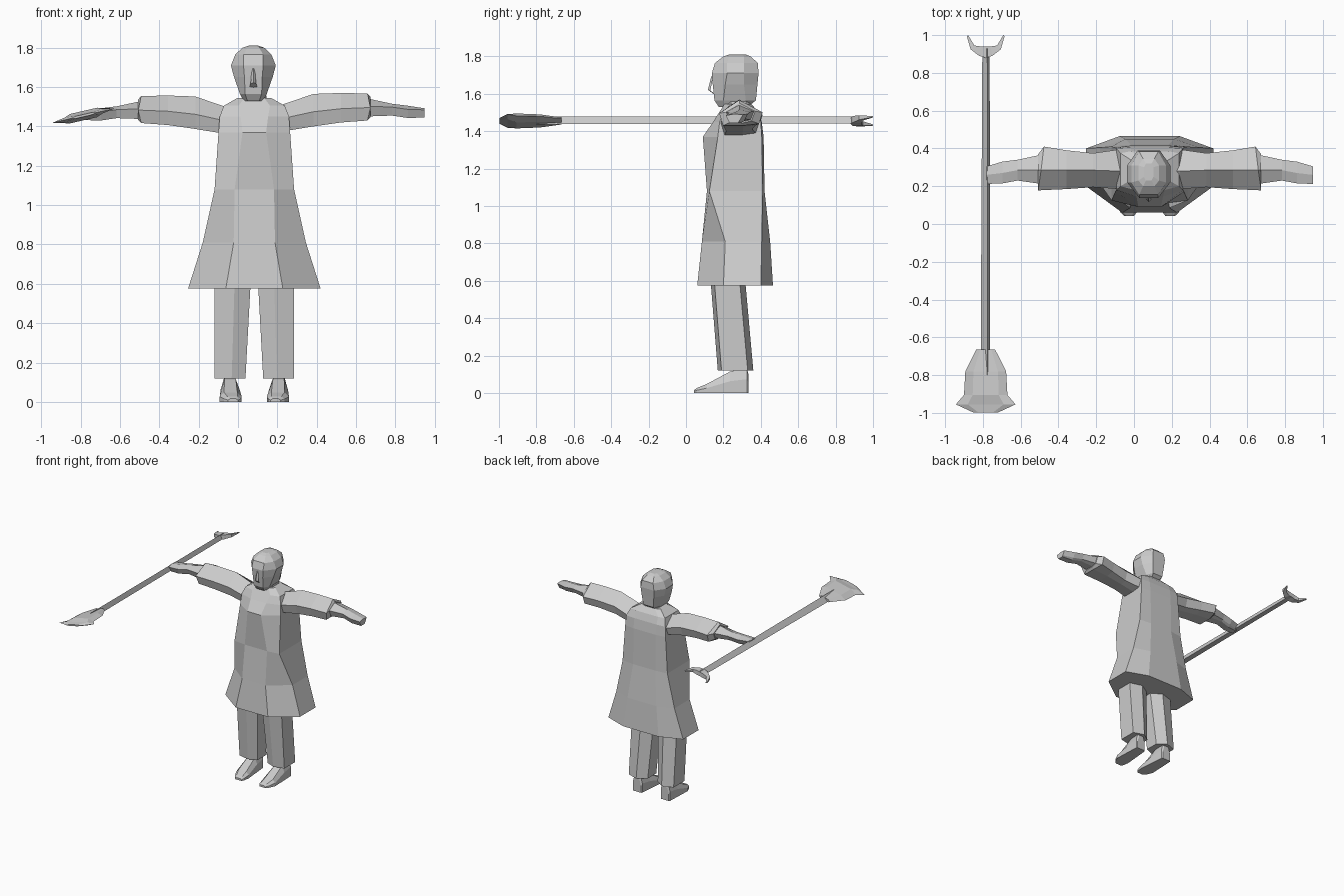
import bpy, bmesh, math

grey = bpy.data.materials.new("plain_grey")
grey.diffuse_color = (0.6, 0.6, 0.6, 1)
CX = 0.083  # centre line of the figure


def loft(name, rings, cap=True):
    """Skin a list of equally sized point rings into a flat-shaded solid."""
    bm = bmesh.new()
    rows = [[bm.verts.new(p) for p in r] for r in rings]
    n = len(rows[0])
    for a, b in zip(rows, rows[1:]):
        for i in range(n):
            j = (i + 1) % n
            bm.faces.new((a[i], a[j], b[j], b[i]))
    if cap:
        bm.faces.new(rows[0])
        bm.faces.new(rows[-1])
    bmesh.ops.recalc_face_normals(bm, faces=bm.faces)
    me = bpy.data.meshes.new(name)
    bm.to_mesh(me)
    bm.free()
    me.materials.append(grey)
    ob = bpy.data.objects.new(name, me)
    bpy.context.collection.objects.link(ob)
    return ob


def body_ring(z, a, yf, h, ysf, ysb, b, yb, cx=CX):
    """Eight-point ring: front pair, side pairs, back pair."""
    half = [(a, yf), (h, ysf), (h, ysb), (b, yb)]
    return [(cx + x, y, z) for x, y in half] + [(cx - x, y, z) for x, y in half[::-1]]


# Long flared coat
loft("coat", [body_ring(*r) for r in (
    (0.575, 0.145, 0.06, 0.337, 0.20, 0.40, 0.16, 0.465),
    (0.81, 0.105, 0.085, 0.262, 0.21, 0.405, 0.13, 0.45),
    (1.08, 0.10, 0.112, 0.202, 0.125, 0.41, 0.10, 0.42),
    (1.37, 0.06, 0.09, 0.182, 0.17, 0.405, 0.10, 0.415),
    (1.45, 0.07, 0.145, 0.176, 0.18, 0.40, 0.10, 0.405),
    (1.505, 0.08, 0.18, 0.155, 0.20, 0.375, 0.10, 0.385),
    (1.545, 0.05, 0.205, 0.085, 0.24, 0.33, 0.05, 0.35))])

# Neck
loft("neck", [body_ring(*r) for r in (
    (1.50, 0.04, 0.20, 0.07, 0.24, 0.32, 0.04, 0.35),
    (1.62, 0.03, 0.21, 0.05, 0.24, 0.32, 0.03, 0.34))])

# Head, slightly left of the body centre line
loft("head", [body_ring(*r, cx=0.078) for r in (
    (1.53, 0.03, 0.175, 0.05, 0.21, 0.29, 0.03, 0.33),
    (1.565, 0.042, 0.152, 0.068, 0.20, 0.32, 0.045, 0.374),
    (1.65, 0.045, 0.143, 0.098, 0.21, 0.31, 0.055, 0.382),
    (1.71, 0.05, 0.138, 0.114, 0.22, 0.31, 0.06, 0.388),
    (1.765, 0.05, 0.155, 0.092, 0.22, 0.31, 0.05, 0.384),
    (1.80, 0.03, 0.20, 0.055, 0.23, 0.31, 0.03, 0.345),
    (1.81, 0.015, 0.23, 0.025, 0.25, 0.30, 0.015, 0.32))])

# Nose
loft("nose", [
    [(0.058, 0.15, 1.60), (0.098, 0.15, 1.60), (0.078, 0.16, 1.59)],
    [(0.064, 0.13, 1.618), (0.092, 0.13, 1.618), (0.078, 0.117, 1.622)],
    [(0.07, 0.145, 1.69), (0.086, 0.145, 1.69), (0.078, 0.136, 1.695)]])


def arm_ring(s, d, yf, yb, zt, zb, ym, slant=0.0):
    """Six-point ring at distance d from the centre line on side s."""
    zm = zb + 0.3 * (zt - zb)
    x = CX + s * d
    return [(x, ym, zt), (x + s * slant, yf, zm + 0.025), (x, yf + 0.02, zb),
            (x, ym + 0.02, zb), (x - s * slant, yb - 0.02, zb + 0.01),
            (x - s * slant, yb, zm + 0.03)]


for side, s, dz in (("right", -1, -0.008), ("left", 1, 0.005)):
    # Wide sleeve with an open-looking cuff, then forearm and hand
    loft(side + "_sleeve", [arm_ring(s, d, yf, yb, zt + dz, zb + dz, ym, sl)
                            for d, yf, yb, zt, zb, ym, sl in (
        (0.12, 0.17, 0.40, 1.50, 1.38, 0.28, 0),
        (0.16, 0.185, 0.395, 1.512, 1.372, 0.28, 0),
        (0.30, 0.195, 0.375, 1.56, 1.395, 0.285, 0),
        (0.44, 0.185, 0.39, 1.565, 1.415, 0.285, 0),
        (0.575, 0.178, 0.41, 1.562, 1.425, 0.285, 0.015),
        (0.59, 0.21, 0.37, 1.545, 1.44, 0.285, 0))])
    loft(side + "_forearm_and_hand", [arm_ring(s, d, yf, yb, zt + dz, zb + dz, ym)
                                      for d, yf, yb, zt, zb, ym in (
        (0.56, 0.21, 0.37, 1.54, 1.445, 0.285),
        (0.70, 0.23, 0.34, 1.51, 1.45, 0.285),
        (0.78, 0.215, 0.33, 1.50, 1.438, 0.27),
        (0.865, 0.212, 0.305, 1.487, 1.44, 0.26))])

    # Straight trouser leg; o points outward from the centre line
    def leg_ring(z, inner, front, ys):
        pts = ((0.202, ys[0] + 0.02), (front, ys[0]), (inner, ys[0] + 0.03),
               (inner, ys[1] - 0.05), (front, ys[1]), (0.202, ys[1] - 0.03))
        return [(CX + s * x, y, z) for x, y in pts]

    loft(side + "_trouser_leg", [leg_ring(0.12, 0.045, 0.115, (0.17, 0.36)),
                                 leg_ring(0.62, 0.018, 0.10, (0.13, 0.315))])

    # Shoe lofted from heel to toe
    def shoe_ring(y, h, w, cx):
        c = CX + s * cx
        return [(c - w, y, 0), (c + w, y, 0), (c + w, y, h * 0.55),
                (c + w * 0.6, y, h), (c - w * 0.6, y, h), (c - w, y, h * 0.55)]

    loft(side + "_shoe", [shoe_ring(*r) for r in (
        (0.333, 0.105, 0.035, 0.125), (0.325, 0.135, 0.042, 0.125),
        (0.235, 0.115, 0.048, 0.123), (0.11, 0.048, 0.056, 0.12),
        (0.06, 0.028, 0.042, 0.112), (0.042, 0.016, 0.025, 0.108))])

# Three-sided shaft
SX, SZ = -0.785, 1.455
loft("shaft", [
    [(-0.812, -0.80, 1.437), (-0.775, -0.80, 1.48), (-0.762, -0.80, 1.437)],
    [(-0.803, 0.93, 1.442), (-0.777, 0.93, 1.478), (-0.764, 0.93, 1.442)]])


def tilted(x, y, t):
    """Point on the rolled plane shared by blade and fork."""
    return (SX + x, y, SZ + 0.23 * x + t)


# Spade-like blade at the front end
loft("blade", [[tilted(-w, y, 0), tilted(-w * 0.6, y, t), tilted(w * 0.6, y, t),
                tilted(w, y, 0), tilted(w * 0.6, y, -t), tilted(-w * 0.6, y, -t)]
               for y, w, t in ((-0.665, 0.05, 0.012), (-0.78, 0.108, 0.02),
                               (-0.905, 0.115, 0.024), (-0.955, 0.158, 0.012),
                               (-0.998, 0.065, 0.006))])

# Two-pronged fork at the back end
for side, s in (("left", -1), ("right", 1)):
    def prong(pts, t):
        return [tilted(s * x, y, k * t) for x, y in pts for k in (1,)] + \
               [tilted(s * x, y, -t) for x, y in pts[::-1]]

    loft(side + "_prong", [prong(((0.0, 0.94), (0.0, 0.88)), 0.016),
                           prong(((0.025, 0.94), (0.035, 0.89)), 0.018),
                           prong(((0.06, 0.945), (0.08, 0.925)), 0.012),
                           prong(((0.093, 1.0), (0.1, 0.995)), 0.003)])
